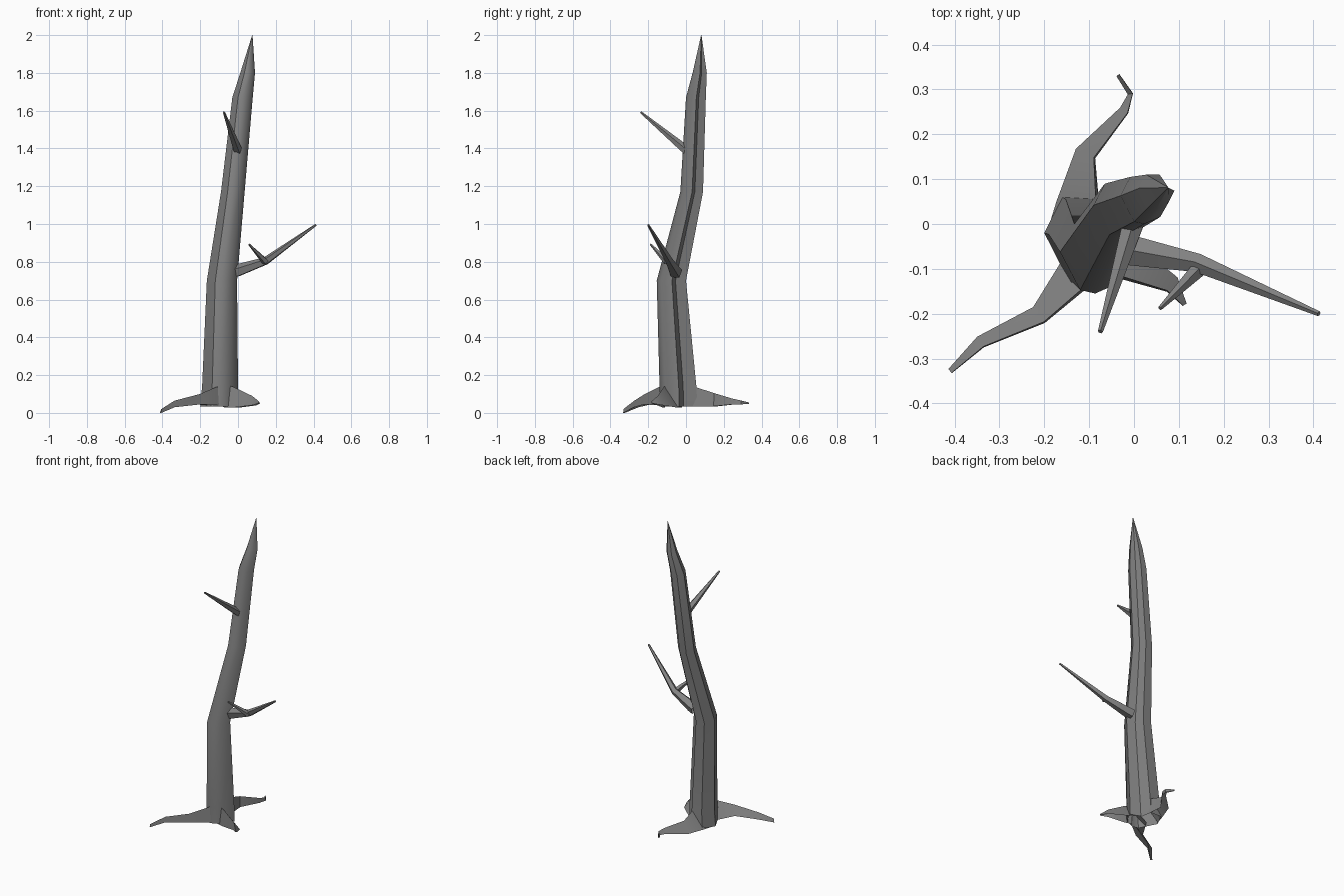
import bpy
import bmesh
import math
from mathutils import Vector

cube = bpy.data.objects.get("Cube")
if cube:
    bpy.data.objects.remove(cube, do_unlink=True)

bark = bpy.data.materials.new("grey_bark")
bark.use_nodes = True
colour = (0.225, 0.225, 0.225, 1)
bark.diffuse_color = colour
bark.node_tree.nodes["Principled BSDF"].inputs["Base Color"].default_value = colour


def loft(name, rings, angle, wrap=True):
    """Skin equal-sized rings and cap the tip; the hidden start stays open."""
    bm = bmesh.new()
    loops = [[bm.verts.new(p) for p in ring] for ring in rings]
    count = len(loops[0])
    for low, high in zip(loops, loops[1:]):
        for i in range(count if wrap else count - 1):
            j = (i + 1) % count
            bm.faces.new((low[i], low[j], high[j], high[i]))
    bm.faces.new(loops[-1])
    mesh = bpy.data.meshes.new(name)
    bm.to_mesh(mesh)
    bm.free()
    mesh.materials.append(bark)
    obj = bpy.data.objects.new(name, mesh)
    bpy.context.collection.objects.link(obj)
    bpy.ops.object.select_all(action='DESELECT')
    obj.select_set(True)
    bpy.context.view_layer.objects.active = obj
    bpy.ops.object.shade_smooth_by_angle(angle=math.radians(angle))


def directions(points):
    """Average travel direction at each point of a path."""
    last = len(points) - 1
    return [(points[min(i + 1, last)] - points[max(i - 1, 0)]).normalized()
            for i in range(last + 1)]


def branch(name, path, sides=5):
    """Tapered tube through (x, y, z, radius) stations."""
    points = [Vector(p[:3]) for p in path]
    turns = [math.tau * k / sides for k in range(sides)]
    rings = []
    for point, way, station in zip(points, directions(points), path):
        side = way.cross(Vector((0, 0, 1))).normalized()
        up = side.cross(way)
        rings.append([point + station[3] * (side * math.sin(t) + up * math.cos(t))
                      for t in turns])
    loft(name, rings, 40)


def root(name, lean, path):
    """Open-bottomed root through (x, y, top, bottom, half width) stations;
    its ridge leans to one edge."""
    points = [Vector((p[0], p[1], 0)) for p in path]
    rings = []
    for point, way, station in zip(points, directions(points), path):
        top, bottom, half = station[2:]
        side = Vector((way.y, -way.x, 0)) * half
        floor = Vector((0, 0, bottom))
        ridge = point + side * lean + Vector((0, 0, top))
        rings.append([point + side + floor, ridge, point - side + floor])
    loft(name, rings, 30, wrap=False)


# Trunk: one irregular section with a back notch, fitted to the bounds at each height
section = [(0, .6), (.28, .05), (.49, 0), (.82, .15), (1, .52),
           (.68, .64), (.58, 1), (.2, 1)]
levels = [  # height, x min, x max, y min, y max
    (.035, -.2, 0, -.14, .06),
    (.14, -.19, 0, -.14, .055),
    (.7, -.165, -.005, -.155, 0),
    (1.17, -.09, .035, -.03, .09),
    (1.67, -.03, .078, 0, .105),
    (1.8, .012, .09, .035, .11),
    (2, .075, .077, .08, .082),
]
loft("trunk", [[(x0 + u * (x1 - x0), y0 + v * (y1 - y0), z) for u, v in section]
               for z, x0, x1, y0, y1 in levels], 45)

# Roots
root("front_right_root", -.85,
     [(-.1, -.08, .15, .035, .05), (-.13, -.11, .142, .04, .042),
      (-.212, -.203, .1, .045, .022), (-.342, -.263, .065, .03, .014),
      (-.41, -.328, .02, 0, .006)])
root("back_root", .85,
     [(-.13, -.01, .14, .035, .06), (-.125, .045, .14, .035, .048),
      (-.108, .157, .105, .035, .024), (-.022, .253, .075, .045, .011),
      (-.008, .29, .066, .045, .006), (-.036, .332, .055, .048, .004)])
root("front_left_root", .85,
     [(-.06, -.065, .15, .03, .05), (-.01, -.085, .138, .028, .042),
      (.085, -.135, .09, .04, .02), (.113, -.18, .062, .05, .005)])

# Branches
branch("lower_branch", [(-.03, -.055, .745, .036), (.0, -.06, .753, .035),
                        (.145, -.088, .803, .022), (.412, -.2, .995, .006)])
branch("lower_twig", [(.145, -.1, .8, .019), (.058, -.188, .893, .005)])
branch("upper_branch", [(0, .01, 1.385, .025), (-.006, -.012, 1.402, .024),
                        (-.075, -.24, 1.592, .006)])
